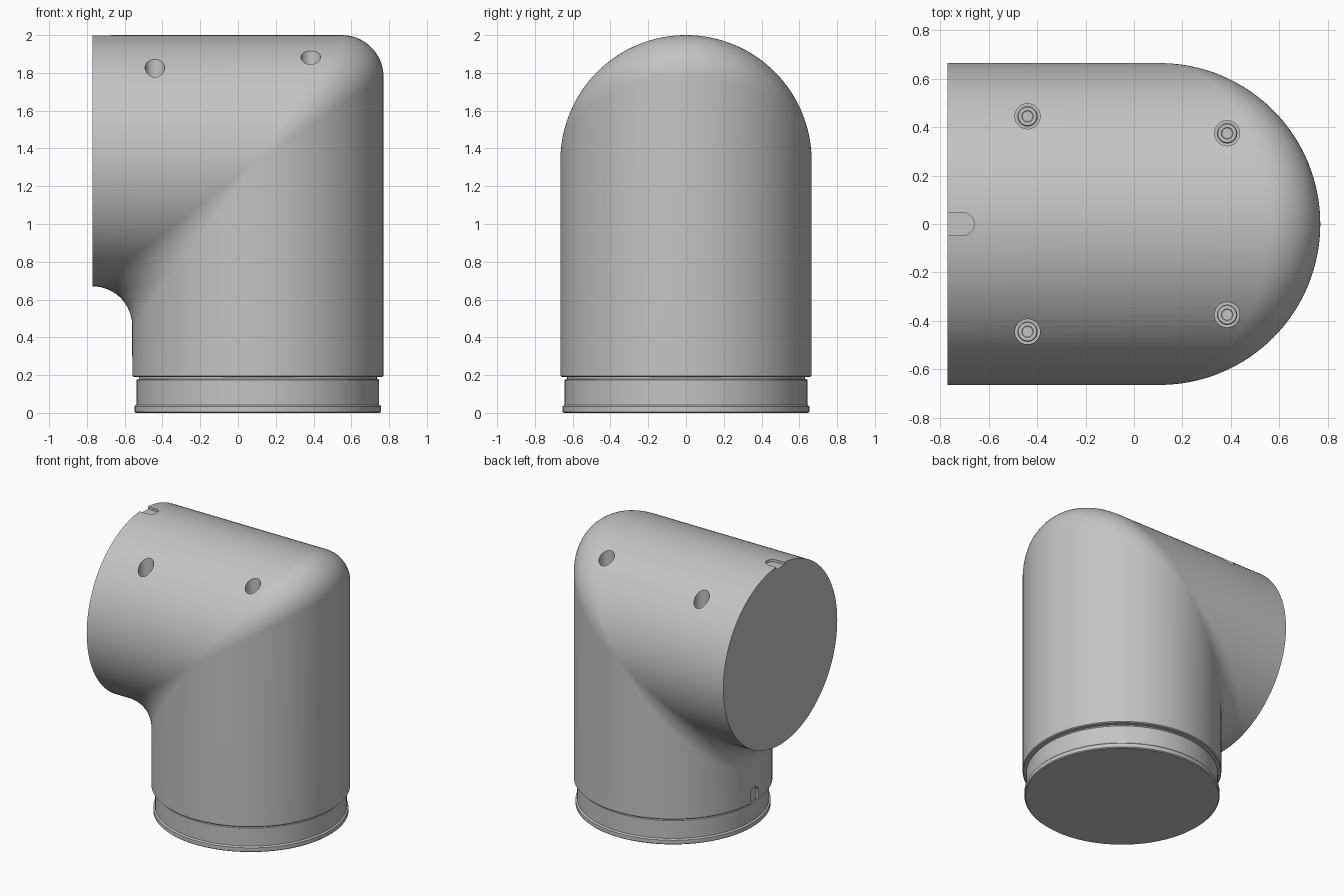
import bpy, bmesh, math
from mathutils import Vector, Matrix

cube = bpy.data.objects.get("Cube")
if cube:
    bpy.data.objects.remove(cube, do_unlink=True)

SEG = 128
R = 0.665                  # tube radius
CX, CZ = 0.105, 1.335      # axis of the upright tube, axis of the level tube
END_X, BASE_Z = -0.77, 0.19

grey = bpy.data.materials.new("cast_grey")
grey.use_nodes = True
colour = (0.55, 0.55, 0.55, 1)
grey.diffuse_color = colour
grey.node_tree.nodes["Principled BSDF"].inputs["Base Color"].default_value = colour


def make(name, bm):
    bmesh.ops.remove_doubles(bm, verts=bm.verts, dist=0.00002)
    bmesh.ops.recalc_face_normals(bm, faces=bm.faces)
    mesh = bpy.data.meshes.new(name)
    bm.to_mesh(mesh)
    bm.free()
    mesh.materials.append(grey)
    obj = bpy.data.objects.new(name, mesh)
    bpy.context.collection.objects.link(obj)
    return obj


def smooth(obj):
    bpy.ops.object.select_all(action='DESELECT')
    obj.select_set(True)
    bpy.context.view_layer.objects.active = obj
    bpy.ops.object.shade_smooth_by_angle(angle=math.radians(30))


def skin(bm, columns):
    """Join neighbouring columns of points into a closed ring of quads."""
    cols = [[bm.verts.new(p) for p in c] for c in columns]
    for a, b in zip(cols, cols[1:] + cols[:1]):
        for i in range(len(a) - 1):
            bm.faces.new((a[i], b[i], b[i + 1], a[i + 1]))
    bm.faces.new([c[0] for c in cols])
    bm.faces.new([c[-1] for c in cols])


def lathe(name, profile, x, y, z, seg):
    bm = bmesh.new()
    angles = [math.tau * i / seg for i in range(seg)]
    skin(bm, [[(x + r * math.cos(a), y + r * math.sin(a), z + h) for r, h in profile]
              for a in angles])
    return make(name, bm)


# Elbow body: each column runs up the upright tube, round the fillet, along the level tube
def elbow_column(angle):
    c, s = math.cos(angle), math.sin(angle)
    if abs(c) < 1e-6:
        c = 0.0
    fillet = 0.22 if c > 0 else -0.21
    k = R - fillet
    centre = Vector((CX + k * c, k * s, CZ + k * c))
    n1, n2 = Vector((c, s, 0)), Vector((0, s, c))
    gap = n1.angle(n2)
    pts = [Vector((CX + (R - 0.006) * c, (R - 0.006) * s, BASE_Z)),
           Vector((CX + R * c, R * s, BASE_Z + 0.006))]
    steps = 16
    for i in range(steps + 1):
        t = i / steps
        if gap < 1e-4:
            n = n1
        else:
            n = (n1 * math.sin((1 - t) * gap) + n2 * math.sin(t * gap)) / math.sin(gap)
        pts.append(centre + fillet * n)
    pts.append(Vector((END_X, R * s, CZ + R * c)))
    return pts


bm = bmesh.new()
skin(bm, [elbow_column(math.tau * i / SEG) for i in range(SEG)])
body = make("elbow_body", bm)


# Round-ended slot cutter: u along the slot, v across, w outwards
def slot_cutter(name, matrix):
    bm = bmesh.new()
    w = 0.047
    outline = [(-0.1, -w)]
    for i in range(13):
        a = -math.pi / 2 + math.pi * i / 12
        outline.append((0.063 + w * math.cos(a), w * math.sin(a)))
    outline.append((-0.1, w))
    skin(bm, [[matrix @ Vector((u, v, d)) for d in (-0.02, 0.1)] for u, v in outline])
    return make(name, bm)


upright = Matrix(((0, 0, -1, CX - R), (0, 1, 0, 0), (1, 0, 0, BASE_Z), (0, 0, 0, 1)))
cutters = [slot_cutter("top_slot_cutter", Matrix.Translation((END_X, 0, CZ + R))),
           slot_cutter("side_slot_cutter", upright)]

# Screw bores and the socket screws sunk in them
BORE_FLOOR = 1.66
for x, y in ((-0.44, 0.445), (0.385, 0.375)):
    for side in (1, -1):
        cutters.append(lathe("bore_cutter", [(0.052, 0), (0.052, 0.6)],
                             x, y * side, BORE_FLOOR, 32))
        head = [(0.042, -0.01), (0.042, 0.03), (0.038, 0.035), (0.024, 0.035),
                (0.022, 0.03), (0.014, 0.03)]
        smooth(lathe("screw_head", head, x, y * side, BORE_FLOOR, 32))
        lathe("screw_socket", [(0.012, 0.02), (0.012, 0.034)], x, y * side, BORE_FLOOR, 6)

bpy.context.view_layer.objects.active = body
for cutter in cutters:
    cutter.hide_render = True
    mod = body.modifiers.new("cut", 'BOOLEAN')
    mod.operation = 'DIFFERENCE'
    mod.solver = 'EXACT'
    mod.object = cutter
    bpy.ops.object.modifier_apply(modifier=mod.name)
    bpy.data.objects.remove(cutter, do_unlink=True)
smooth(body)

# Spigot with its foot flange and the thin groove under the body
spigot = [(0.646, 0), (0.653, 0.006), (0.653, 0.034), (0.648, 0.04), (0.642, 0.042),
          (0.642, 0.174), (0.636, 0.18), (0.63, 0.18), (0.63, 0.2)]
smooth(lathe("spigot", spigot, CX, 0, 0, SEG))
